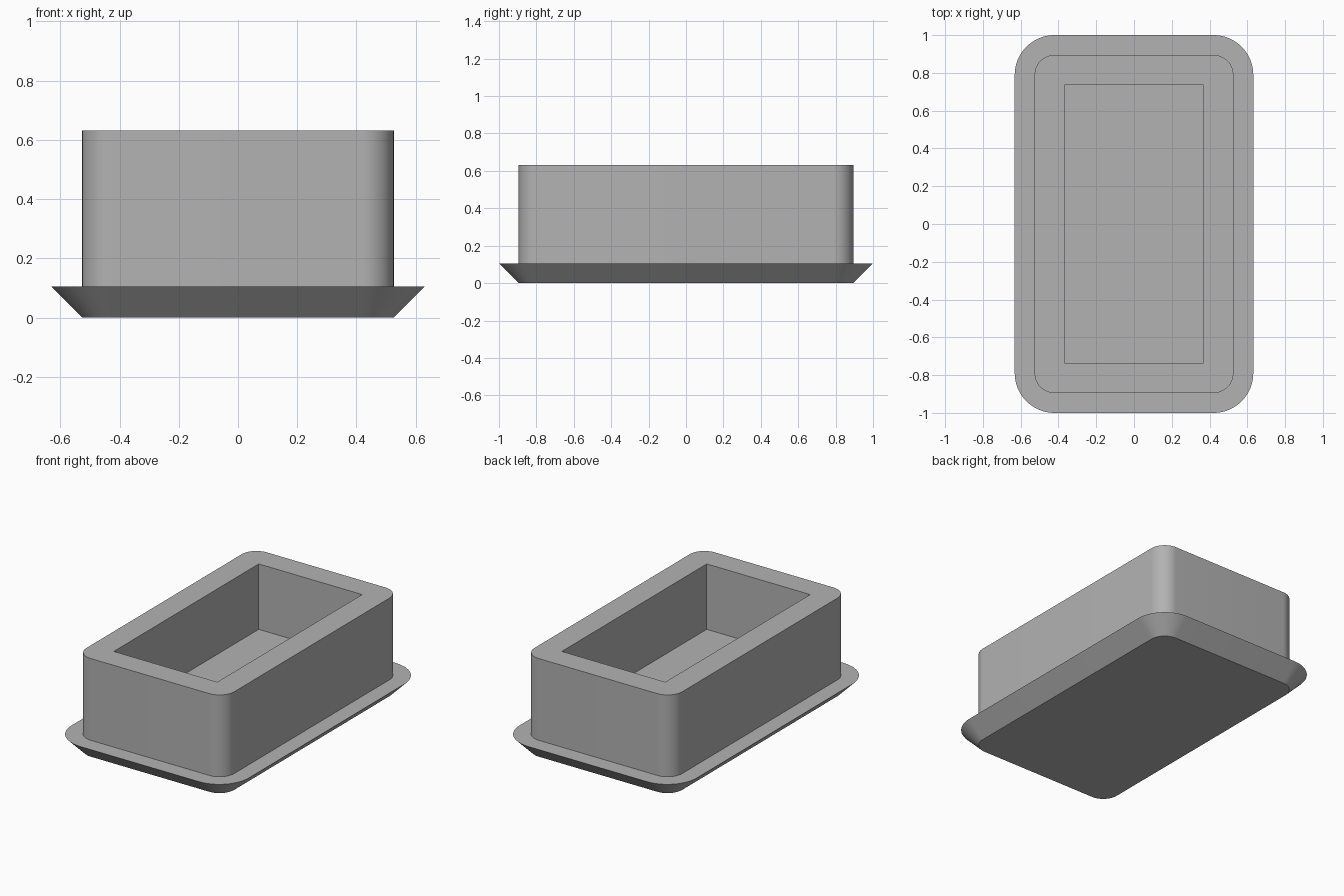
import bpy
import bmesh
from math import cos, sin, pi, radians

cube = bpy.data.objects.get("Cube")
if cube:
    bpy.data.objects.remove(cube, do_unlink=True)

U = 2 / 19          # module: every size is a multiple of this
SEGMENTS = 16       # facets per rounded corner

grey = bpy.data.materials.new("plain grey")
grey.use_nodes = True
colour = (0.45, 0.45, 0.45, 1)
grey.diffuse_color = colour
grey.node_tree.nodes["Principled BSDF"].inputs["Base Color"].default_value = colour

bm = bmesh.new()


def ring(half_x, half_y, radius, z):
    """Rounded rectangle of vertices, counter-clockwise; radius 0 gives four corners."""
    steps = SEGMENTS if radius else 0
    verts = []
    for corner, (sx, sy) in enumerate([(1, 1), (-1, 1), (-1, -1), (1, -1)]):
        for i in range(steps + 1):
            a = (corner + i / max(steps, 1)) * pi / 2
            x = sx * (half_x - radius) + radius * cos(a)
            y = sy * (half_y - radius) + radius * sin(a)
            verts.append(bm.verts.new((x * U, y * U, z * U)))
    return verts


def skin(lower, upper):
    """Quad strip between two rings of equal length."""
    n = len(lower)
    for i in range(n):
        j = (i + 1) % n
        bm.faces.new((lower[i], lower[j], upper[j], upper[i]))


# Flared foot, flat ledge and upright walls
outer = [ring(5, 8.5, 1, 0), ring(6, 9.5, 2, 1), ring(5, 8.5, 1, 1), ring(5, 8.5, 1, 6)]
for a, b in zip(outer, outer[1:]):
    skin(a, b)
bm.faces.new(outer[0][::-1])

# Square-cornered recess with its floor
mouth = ring(3.5, 7, 0, 6)
floor = ring(3.5, 7, 0, 2)
skin(mouth, floor)
bm.faces.new(floor)

# Flat rim between the outer wall and the recess
rim = [e for e in bm.edges if e.is_boundary]
bmesh.ops.triangle_fill(bm, edges=rim, use_beauty=True, normal=(0, 0, 1))
bmesh.ops.recalc_face_normals(bm, faces=bm.faces)

mesh = bpy.data.meshes.new("flanged_box")
bm.to_mesh(mesh)
bm.free()
mesh.materials.append(grey)
box = bpy.data.objects.new("flanged_box", mesh)
bpy.context.collection.objects.link(box)

bpy.ops.object.select_all(action='DESELECT')
box.select_set(True)
bpy.context.view_layer.objects.active = box
bpy.ops.object.shade_smooth_by_angle(angle=radians(30))
